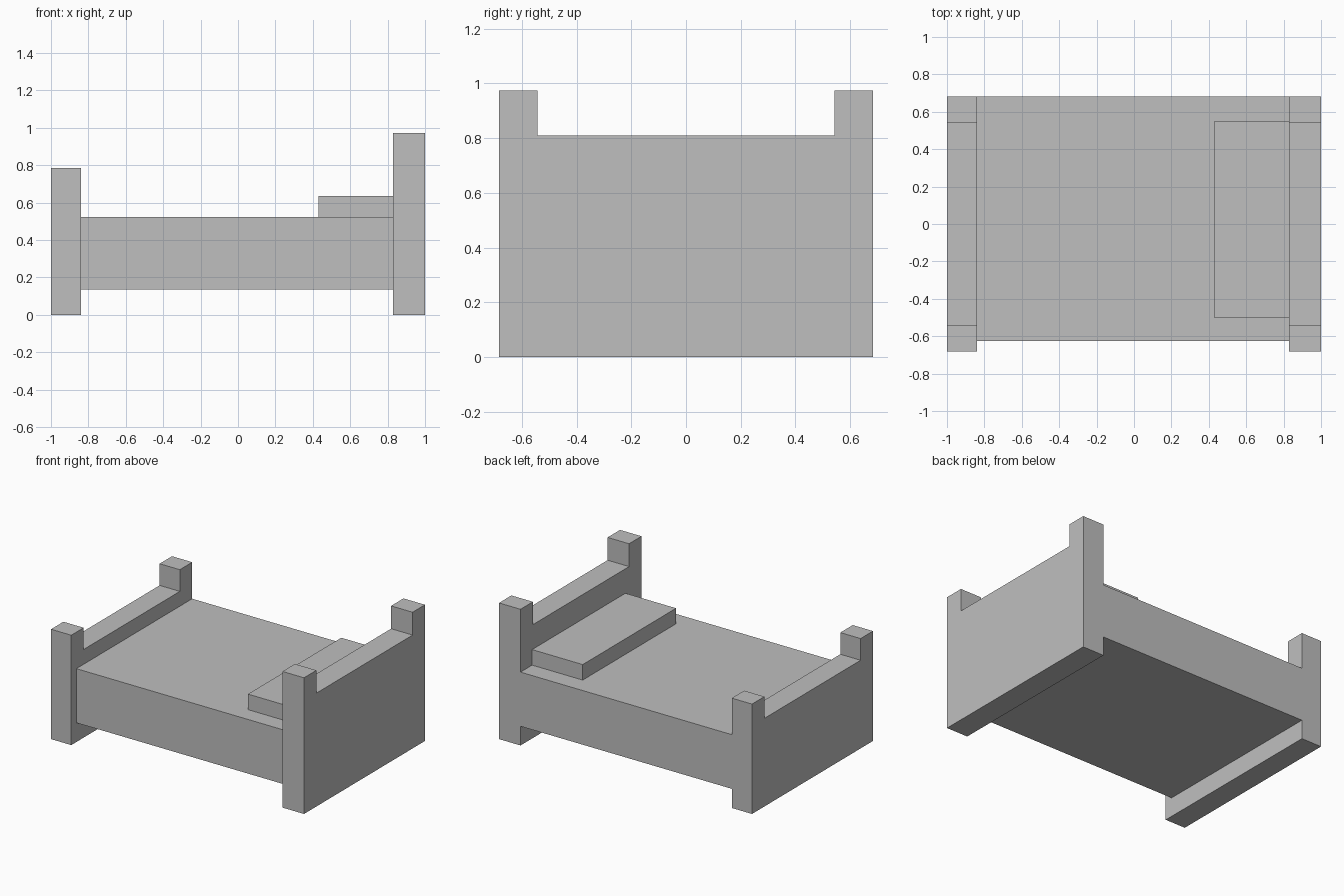
import bpy
import bmesh

cube = bpy.data.objects.get("Cube")
if cube:
    bpy.data.objects.remove(cube, do_unlink=True)

grey = bpy.data.materials.new("plain_grey")
grey.use_nodes = True
colour = (0.52, 0.52, 0.52, 1)
grey.diffuse_color = colour
grey.node_tree.nodes["Principled BSDF"].inputs["Base Color"].default_value = colour


def extrude_profile(name, profile, x0, x1):
    """Extrude a (y, z) outline along x into a closed solid."""
    bm = bmesh.new()
    face = bm.faces.new([bm.verts.new((x0, y, z)) for y, z in profile])
    result = bmesh.ops.extrude_face_region(bm, geom=[face])
    moved = [g for g in result["geom"] if isinstance(g, bmesh.types.BMVert)]
    bmesh.ops.translate(bm, verts=moved, vec=(x1 - x0, 0, 0))
    bmesh.ops.recalc_face_normals(bm, faces=bm.faces)
    mesh = bpy.data.meshes.new(name)
    bm.to_mesh(mesh)
    bm.free()
    mesh.materials.append(grey)
    obj = bpy.data.objects.new(name, mesh)
    bpy.context.collection.objects.link(obj)
    return obj


def box(name, x0, x1, y0, y1, z0, z1):
    return extrude_profile(name, [(y0, z0), (y1, z0), (y1, z1), (y0, z1)], x0, x1)


def end_board(name, x0, x1, panel_top, post_top):
    """Solid panel with a raised square post at each corner."""
    outer, inner = 0.683, 0.543
    right = [(outer, 0), (outer, post_top), (inner, post_top), (inner, panel_top)]
    left = [(-y, z) for y, z in reversed(right)]
    return extrude_profile(name, right + left, x0, x1)


# Boards at the two ends
end_board("headboard", 0.83, 1.0, 0.81, 0.973)
end_board("footboard", -1.0, -0.84, 0.63, 0.785)

# Mattress, set back from the front and flush at the rear
box("mattress", -0.84, 0.83, -0.625, 0.683, 0.137, 0.524)

# Pillow against the headboard
box("pillow", 0.43, 0.83, -0.502, 0.552, 0.524, 0.635)
